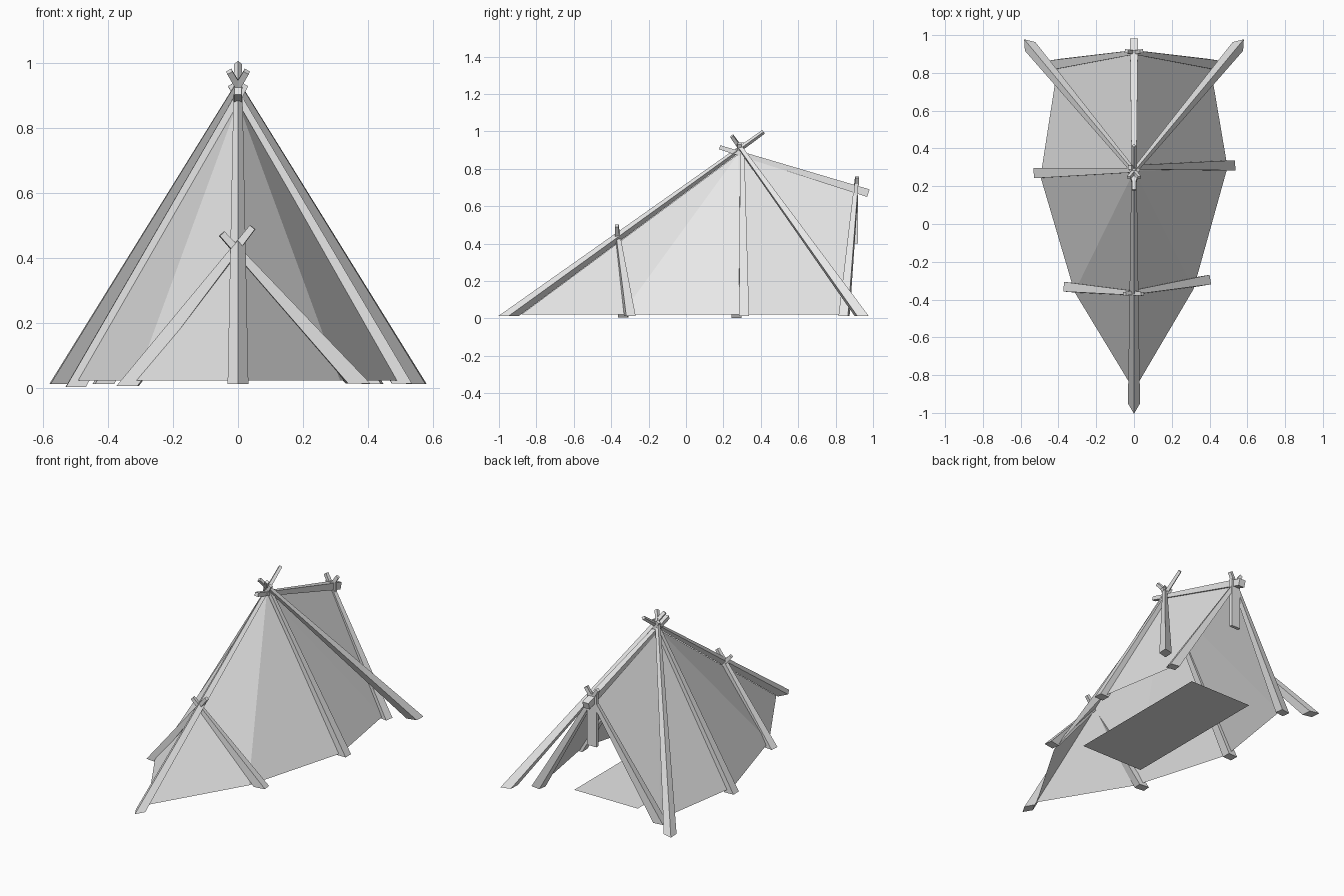
import bpy
import bmesh
from math import cos, sin, pi
from mathutils import Vector

cube = bpy.data.objects.get("Cube")
if cube:
    bpy.data.objects.remove(cube, do_unlink=True)

grey = bpy.data.materials.new("plain_grey")
grey.use_nodes = True
grey.diffuse_color = (0.8, 0.8, 0.8, 1)
grey.node_tree.nodes["Principled BSDF"].inputs["Base Color"].default_value = (0.8, 0.8, 0.8, 1)


def add_object(name, points, faces, recalc=True):
    mesh = bpy.data.meshes.new(name)
    mesh.from_pydata(points, [], faces)
    if recalc:
        bm = bmesh.new()
        bm.from_mesh(mesh)
        bmesh.ops.recalc_face_normals(bm, faces=bm.faces)
        bm.to_mesh(mesh)
        bm.free()
    mesh.materials.append(grey)
    obj = bpy.data.objects.new(name, mesh)
    bpy.context.scene.collection.objects.link(obj)
    return obj


def pole(name, base, tip, r_base, r_tip, diamond=False, ground_cut=True):
    """Tapered four-sided pole; the foot is cut level with the ground."""
    base, tip = Vector(base), Vector(tip)
    axis = (tip - base).normalized()
    side = axis.cross(Vector((0, 0, 1))).normalized()
    up = side.cross(axis)
    turn = 0 if diamond else pi / 4
    points = []
    for centre, radius, level in ((base, r_base, ground_cut), (tip, r_tip, False)):
        for i in range(4):
            a = turn + i * pi / 2
            offset = (side * cos(a) + up * sin(a)) * radius
            if level:
                offset -= axis * (offset.z / axis.z)
            points.append(centre + offset)
    faces = [(i, (i + 1) % 4, (i + 1) % 4 + 4, i + 4) for i in range(4)]
    add_object(name, points, faces + [(3, 2, 1, 0), (4, 5, 6, 7)])


# Sloping front ridge and shorter rear ridge
pole("front_ridge_pole", (0, -0.95, 0.012), (0, 0.415, 0.998), 0.032, 0.012, diamond=True)
pole("rear_ridge_pole", (0, 0.975, 0.67), (0, 0.18, 0.915), 0.03, 0.016, ground_cut=False)

# Crossed pole pairs: left side is +x
for name, s in (("left", 1), ("right", -1)):
    pole(name + "_rear_brace", (s * 0.55, 0.94, 0.012), (-s * 0.027, 0.245, 0.975),
         0.036, 0.013, diamond=True)
    pole(name + "_back_pole", (s * 0.415, 0.845, 0.012), (-s * 0.04, 0.915, 0.755), 0.036, 0.014)
pole("left_middle_pole", (0.505, 0.31, 0.013), (-0.022, 0.3, 0.935), 0.038, 0.015)
pole("right_middle_pole", (-0.5, 0.27, 0.003), (0.022, 0.285, 0.935), 0.038, 0.015)
pole("left_front_pole", (0.37, -0.3, 0.013), (-0.05, -0.37, 0.475), 0.036, 0.014)
pole("right_front_pole", (-0.34, -0.335, 0.006), (0.045, -0.37, 0.495), 0.036, 0.014)

# Cloth cover: front triangle, side triangle and two rear panels on each side
cover = [(0, -0.88, 0.022), (0, 0.28, 0.88), (0, 0.9, 0.69)]
panels = []
for s, front_y, mid_y in ((1, -0.345, 0.3), (-1, -0.36, 0.25)):
    n = len(cover)
    cover += [(s * 0.315, front_y, 0.022), (s * 0.495, mid_y, 0.022), (s * 0.405, 0.83, 0.022)]
    for tri in ((0, n, 1), (n, n + 1, 1), (n + 1, n + 2, 1), (n + 2, 2, 1)):
        panels.append(tri if s > 0 else tri[::-1])
add_object("cloth_cover", cover, panels, recalc=False)

# Ground mat
add_object("ground_mat", [(-0.217, -0.2, 0.018), (0.217, -0.2, 0.018),
                          (0.217, 0.78, 0.018), (-0.217, 0.78, 0.018)], [(0, 1, 2, 3)], recalc=False)

# Strip hanging in the rear opening
corners = [(x, y, z) for x in (-0.032, 0.032) for y in (0.9, 0.92) for z in (0.4, 0.72)]
add_object("hanging_strip", corners, [(0, 1, 3, 2), (4, 6, 7, 5), (0, 4, 5, 1),
                                      (2, 3, 7, 6), (0, 2, 6, 4), (1, 5, 7, 3)])
